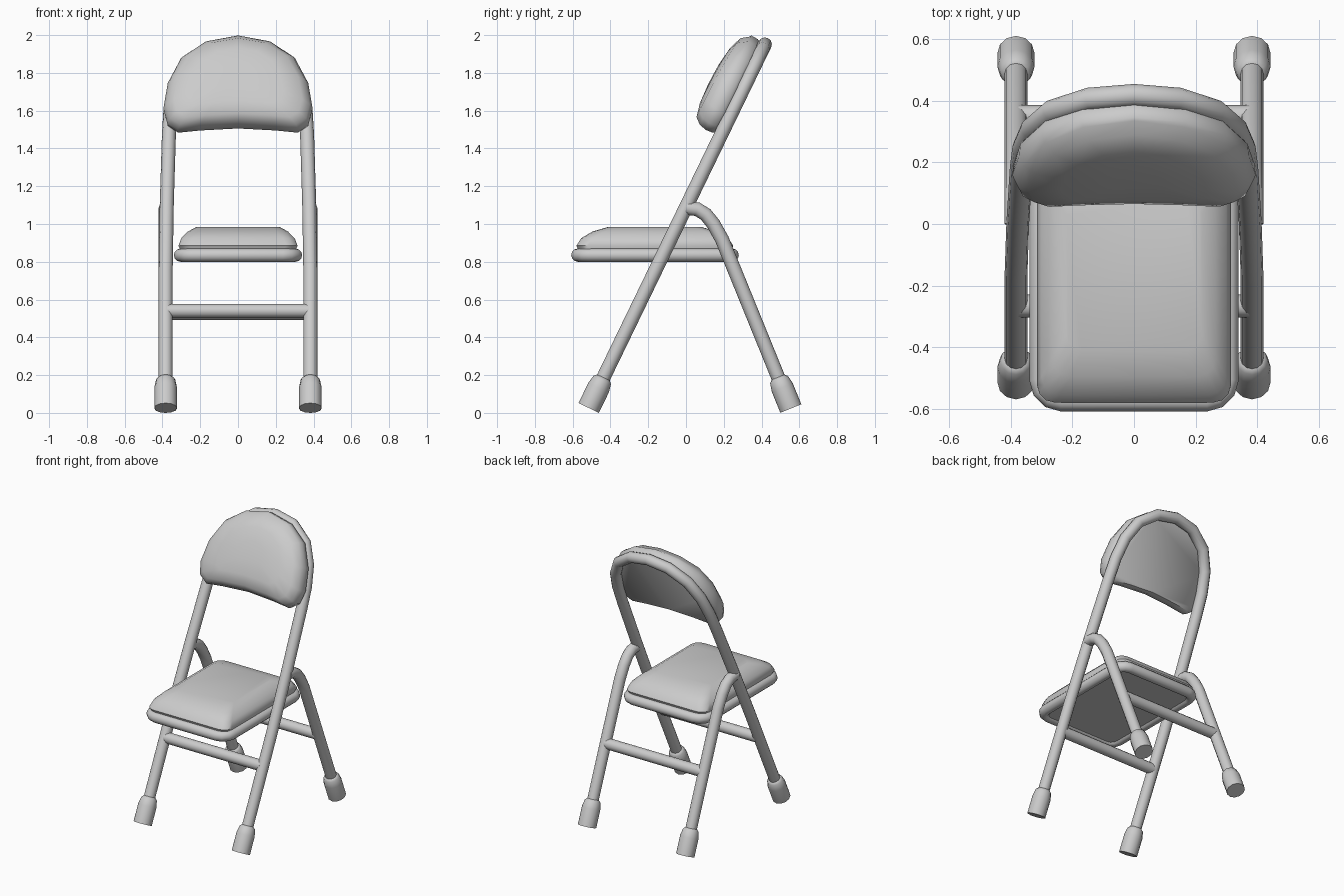
import bpy, bmesh, math
from mathutils import Vector

if "Cube" in bpy.data.objects:
    bpy.data.objects.remove(bpy.data.objects["Cube"])

R = 0.037                                   # tube radius
LEAN = Vector((0, 0.436, 0.9)).normalized() # direction of the front frame
FACE = Vector((0, -LEAN.z, LEAN.y))         # forward normal of the back
BASE = Vector((0, -0.515, 0.026))
REAR = Vector((0, 0.555, 0.023))
REAR_DIR = Vector((0, -0.377, 0.926)).normalized()


def smooth(ob, angle):
    bpy.ops.object.select_all(action='DESELECT')
    ob.select_set(True)
    bpy.context.view_layer.objects.active = ob
    bpy.ops.object.shade_smooth_by_angle(angle=math.radians(angle))


def tube(name, pts, cyclic=False, r=R):
    cu = bpy.data.curves.new(name, 'CURVE')
    cu.dimensions = '3D'
    cu.bevel_depth, cu.bevel_resolution, cu.use_fill_caps = r, 4, True
    sp = cu.splines.new('POLY')
    sp.points.add(len(pts) - 1)
    for p, co in zip(sp.points, pts):
        p.co = (*co, 1)
    sp.use_cyclic_u = cyclic
    ob = bpy.data.objects.new(name, cu)
    bpy.context.collection.objects.link(ob)
    bpy.ops.object.select_all(action='DESELECT')
    ob.select_set(True)
    bpy.context.view_layer.objects.active = ob
    bpy.ops.object.convert(target='MESH')
    smooth(bpy.context.object, 50)


def loft(name, rings, angle=50):
    bm = bmesh.new()
    vs = [[bm.verts.new(p) for p in ring] for ring in rings]
    n = len(vs[0])
    for a, b in zip(vs, vs[1:]):
        for i in range(n):
            j = (i + 1) % n
            bm.faces.new((a[i], a[j], b[j], b[i]))
    bm.faces.new(vs[0])
    bm.faces.new(vs[-1])
    bmesh.ops.recalc_face_normals(bm, faces=bm.faces)
    me = bpy.data.meshes.new(name)
    bm.to_mesh(me)
    bm.free()
    ob = bpy.data.objects.new(name, me)
    bpy.context.collection.objects.link(ob)
    smooth(ob, angle)


def frame_pt(x, s, n=0.0):
    return Vector((x, 0, 0)) + BASE + LEAN * s + FACE * n


def mirrored(half):
    # half outline from bottom centre to top centre, completed on -x
    return half + [(-x, s) for x, s in half[-2:0:-1]]


def rounded_rect(hx, y0, y1, r, z):
    pts = []
    for cx, cy, a0 in ((hx - r, y1 - r, 0), (-hx + r, y1 - r, 90),
                       (-hx + r, y0 + r, 180), (hx - r, y0 + r, 270)):
        for k in range(4):
            a = math.radians(a0 + 30 * k)
            pts.append(Vector((cx + r * math.cos(a), cy + r * math.sin(a), z)))
    return pts


# front legs and back hoop in one bent tube
half = [(0.383, 0.03), (0.383, 0.8), (0.377, 1.2), (0.366, 1.6), (0.358, 1.75),
        (0.332, 1.89), (0.268, 2.02), (0.145, 2.112), (0, 2.139)]
tube("front_frame", [frame_pt(x, s) for x, s in half + [(-x, s) for x, s in half[-2::-1]]])

# rear legs, bent at the top into the front frame
for side, label in ((-1, "left"), (1, "right")):
    x = side * 0.383
    bend = [(0.19, 0.92), (0.145, 1.0), (0.105, 1.05), (0.06, 1.078), (0.0, 1.085)]
    foot_top = REAR + REAR_DIR * 0.03
    tube("rear_leg_" + label, [(x, foot_top.y, foot_top.z)] + [(x, y, z) for y, z in bend])

    # rubber feet
    for name, base, d in (("front_foot_", BASE, LEAN), ("rear_foot_", REAR, REAR_DIR)):
        u, v = Vector((1, 0, 0)), d.cross(Vector((1, 0, 0)))
        rings = []
        for h, r in ((0, 0.06), (0.12, 0.06), (0.165, 0.051), (0.18, 0.036)):
            rings.append([Vector((x, 0, 0)) + base + d * h + r * (
                u * math.cos(k * math.pi / 6) + v * math.sin(k * math.pi / 6)) for k in range(12)])
        loft(name + label, rings)

# cross bars
for name, base, d, z in (("front_bar", BASE, LEAN, 0.54), ("rear_bar", REAR, REAR_DIR, 0.53)):
    p = base + d * ((z - base.z) / d.z)
    tube(name, [(-0.375, p.y, p.z), (0.375, p.y, p.z)])

# seat rim, and cushion with its flat underside
tube("seat_rim", rounded_rect(0.305, -0.573, 0.245, 0.07, 0.835), True, 0.035)
loft("seat_cushion", [rounded_rect(0.315 - dx, -0.58 + dy, 0.25 - dy, r, z)
                      for dx, dy, r, z in ((0.01, 0.01, 0.07, 0.815), (0.01, 0.01, 0.07, 0.86),
                                           (0, 0, 0.06, 0.885), (0.015, 0.025, 0.06, 0.925),
                                           (0.05, 0.085, 0.06, 0.96), (0.095, 0.17, 0.05, 0.985))])

# back pad: D-shaped outline bulging forward
outline = mirrored([(0, 1.62), (0.2, 1.608), (0.32, 1.595), (0.375, 1.635), (0.395, 1.72),
                    (0.372, 1.87), (0.30, 2.02), (0.17, 2.115), (0, 2.15)])
rings = []
for k, n in ((0.93, 0.02), (0.99, 0.045), (1.0, 0.085), (0.96, 0.125), (0.86, 0.158), (0.6, 0.174), (0.25, 0.178)):
    ring = []
    for x, s in outline:
        s = 1.88 + (s - 1.88) * k
        drop = 0.035 * max(0, (s - 1.8) / 0.35) ** 2 * (n > 0.1)
        ring.append(frame_pt(x * k, s, n - drop))
    rings.append(ring)
loft("back_pad", rings)
